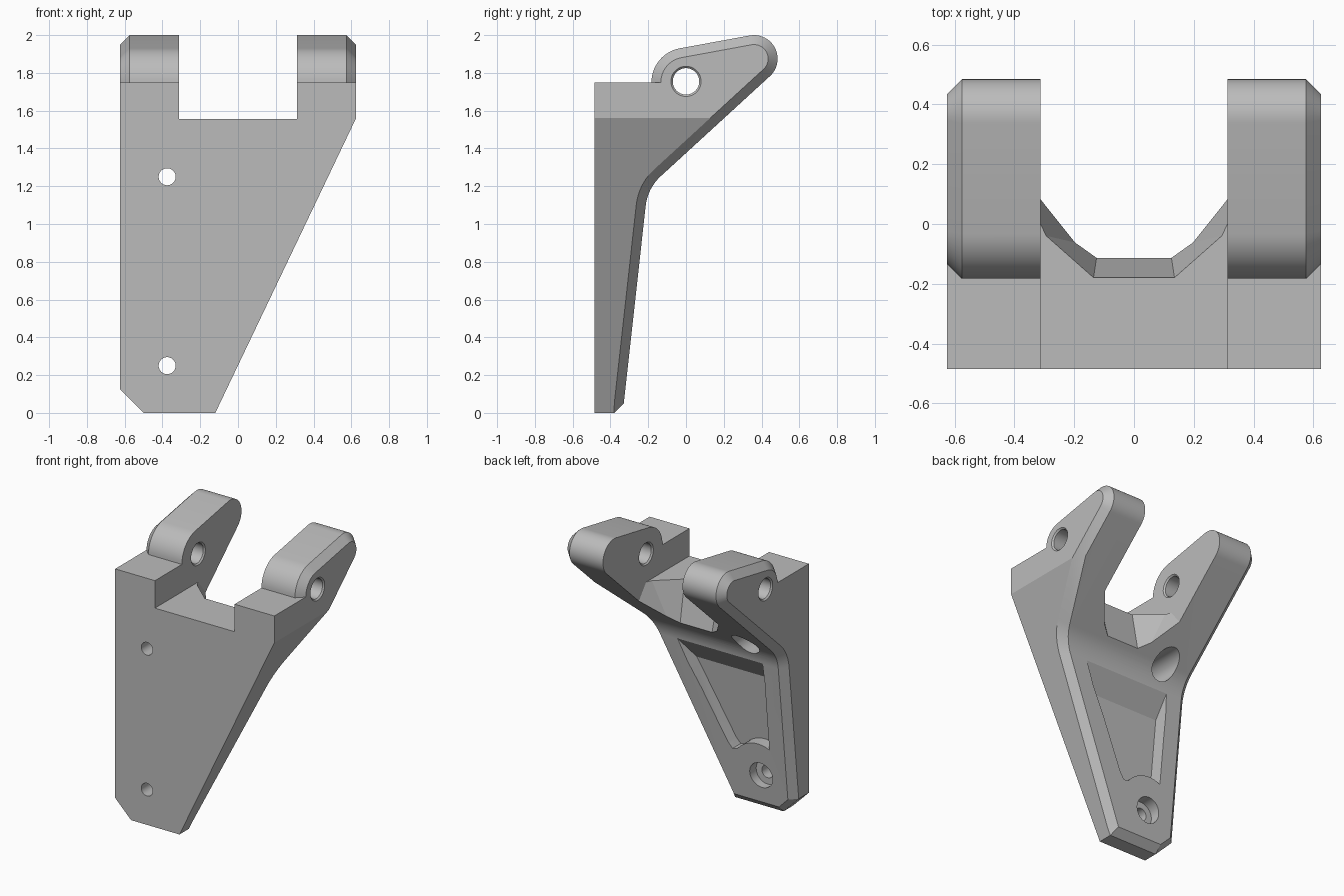
import bpy, bmesh
from math import cos, sin, radians

if "Cube" in bpy.data.objects:
    bpy.data.objects.remove(bpy.data.objects["Cube"], do_unlink=True)

EPS = 1e-4
WIDE, FRONT, CHAMFER = 0.625, -0.485, 0.05
SHELF, KINK_LOW, KINK_HIGH = 1.75, 0.125, 1.56


def solid(name, rings, levels=(-9, 9)):
    """Skin a row of matching closed rings; caps are split at the height levels."""
    bm = bmesh.new()
    rows = [[bm.verts.new(p) for p in ring] for ring in rings]
    n = len(rows[0])
    for a, b in zip(rows, rows[1:]):
        for i in range(n):
            j = (i + 1) % n
            bm.faces.new((a[i], a[j], b[j], b[i]))
    for row in (rows[0], rows[-1]):
        for lo, hi in zip(levels, levels[1:]):
            part = [v for v in row if lo - EPS <= v.co.z <= hi + EPS]
            if len(part) > 2:
                bm.faces.new(part)
    bmesh.ops.remove_doubles(bm, verts=bm.verts, dist=EPS)
    bmesh.ops.triangulate(bm, faces=bm.faces)
    bmesh.ops.recalc_face_normals(bm, faces=bm.faces)
    mesh = bpy.data.meshes.new(name)
    bm.to_mesh(mesh)
    bm.free()
    obj = bpy.data.objects.new(name, mesh)
    bpy.context.collection.objects.link(obj)
    return obj


def arc(center, r, start, end, steps):
    angles = [radians(start + (end - start) * i / steps) for i in range(steps + 1)]
    return [(center[0] + r * cos(a), center[1] + r * sin(a)) for a in angles]


def turned(name, stations, place):
    """Turned shape from (position, radius) stations along an axis."""
    circle = arc((0, 0), 1, 0, 352.5, 47)
    return solid(name, [[place(t, r * u, r * v) for u, v in circle] for t, r in stations])


# Side profile: a leaning back, a blended slope and a rounded ear
LEAN, SLOPE, EAR = -6.3, -47.5, 100.1


def back_y(z, inset=0.0):
    return (-0.333 - inset - sin(radians(LEAN)) * z) / cos(radians(LEAN))


def slope_y(z, inset=0.0):
    return (-1.0143 - inset - sin(radians(SLOPE)) * z) / cos(radians(SLOPE))


def profile(c):
    pts = [(FRONT, 0), (-0.38, 0), (back_y(0.05, c), 0.05), (back_y(KINK_LOW, c), KINK_LOW)]
    pts += arc((0.035, 1.0685), 0.25 + c, 180 + LEAN, 180 + SLOPE, 10)
    pts += [(slope_y(KINK_HIGH, c), KINK_HIGH)]
    pts += arc((0.36, 1.875), 0.125 - c, SLOPE, EAR, 20)
    pts += arc((0, SHELF), 0.183 - c, EAR, 180, 14)
    return pts + [(FRONT, SHELF), (FRONT, KINK_HIGH), (FRONT, KINK_LOW)]


def left_x(z):
    return min(WIDE, -0.12 + (WIDE + 0.12) / KINK_HIGH * z)


def right_x(z):
    return -WIDE + max(0, KINK_LOW - z)


def edge_inset(y, z):
    return 0 if y < FRONT + EPS or z < EPS else CHAMFER


# Body with chamfered outer edges
outer, full = profile(CHAMFER), profile(0)
body = solid("bracket_body", [
    [(left_x(z), y, z) for y, z in outer],
    [(left_x(z) - edge_inset(y, z), y, z) for y, z in full],
    [(right_x(z) + edge_inset(y, z), y, z) for y, z in full],
    [(right_x(z), y, z) for y, z in outer],
], (-9, KINK_LOW, KINK_HIGH, 9))

cutters = []

# Slot between the ears
HALF = 0.3125
cutters.append(solid("ear_slot", [
    [(x, -0.7, 1.555), (x, 0.7, 1.555), (x, 0.7, 2.3), (x, -0.7, 2.3)] for x in (-HALF, HALF)]))


# Tapered relief behind the slot floor
def relief_ring(side, corner, back_z):
    half = [(-HALF, 0.7, back_z), (-HALF, *side), (-corner[0], *corner[1:])]
    return half + [(-x, y, z) for x, y, z in reversed(half)]


cutters.append(solid("slot_relief", [
    relief_ring((-0.035, 1.6), (0.137, -0.19, 1.6), 1.6),
    relief_ring((0.17, 1.34), (0.12, -0.08, 1.13), 1.34)]))

# Pivot bore with small chamfers on every mouth
bore = [(0.66, 0.115), (WIDE, 0.08), (0.615, 0.07), (0.322, 0.07), (HALF, 0.08)]
bore += [(-t, r) for t, r in reversed(bore)]
cutters.append(turned("pivot_bore", bore, lambda t, u, v: (t, u, 1.755 + v)))

# Counterbored screw holes
SCREW_X = -0.375
for height in (0.25, 1.25):
    cutters.append(turned(
        "screw_hole", [(-0.6, 0.045), (-0.38, 0.045), (-0.38, 0.09), (0.6, 0.09)],
        lambda t, u, v: (SCREW_X + u, t, height + v)))

# Recessed panel in the back, running out towards the top
FADE, TOP = 0.95, 1.115
outline = arc((SCREW_X, 0.25), 0.23, 114, 40, 10)
outline += [(-0.16, 0.39), (-0.125, 0.43), (0.164, FADE), (0.256, TOP), (-0.47, TOP), (-0.47, FADE)]
floor = [(-0.2 + (x + 0.2) * 0.93, back_y(z) + (0.01 if z > FADE + EPS else -0.09), z)
         for x, z in outline]
cutters.append(solid("back_recess", [floor, [(x, -0.1, z) for x, z in outline]], (-9, FADE, 9)))

# Cut everything out of the body
bpy.context.view_layer.objects.active = body
for cutter in cutters:
    cutter.hide_render = True
    mod = body.modifiers.new(cutter.name, "BOOLEAN")
    mod.operation, mod.solver, mod.object = "DIFFERENCE", "EXACT", cutter
    bpy.ops.object.modifier_apply(modifier=mod.name)
    bpy.data.objects.remove(cutter, do_unlink=True)

# Merge coplanar triangles back into clean faces
bm = bmesh.new()
bm.from_mesh(body.data)
bmesh.ops.remove_doubles(bm, verts=bm.verts, dist=EPS)
bmesh.ops.dissolve_limit(bm, angle_limit=radians(0.5), verts=bm.verts, edges=bm.edges)
bm.to_mesh(body.data)
bm.free()

# Plain grey finish
grey = bpy.data.materials.new("plain_grey")
grey.use_nodes = True
colour = (0.5, 0.5, 0.5, 1)
grey.diffuse_color = colour
grey.node_tree.nodes["Principled BSDF"].inputs["Base Color"].default_value = colour
body.data.materials.clear()
body.data.materials.append(grey)

bpy.ops.object.select_all(action="DESELECT")
body.select_set(True)
bpy.context.view_layer.objects.active = body
bpy.ops.object.shade_smooth_by_angle(angle=radians(20))
